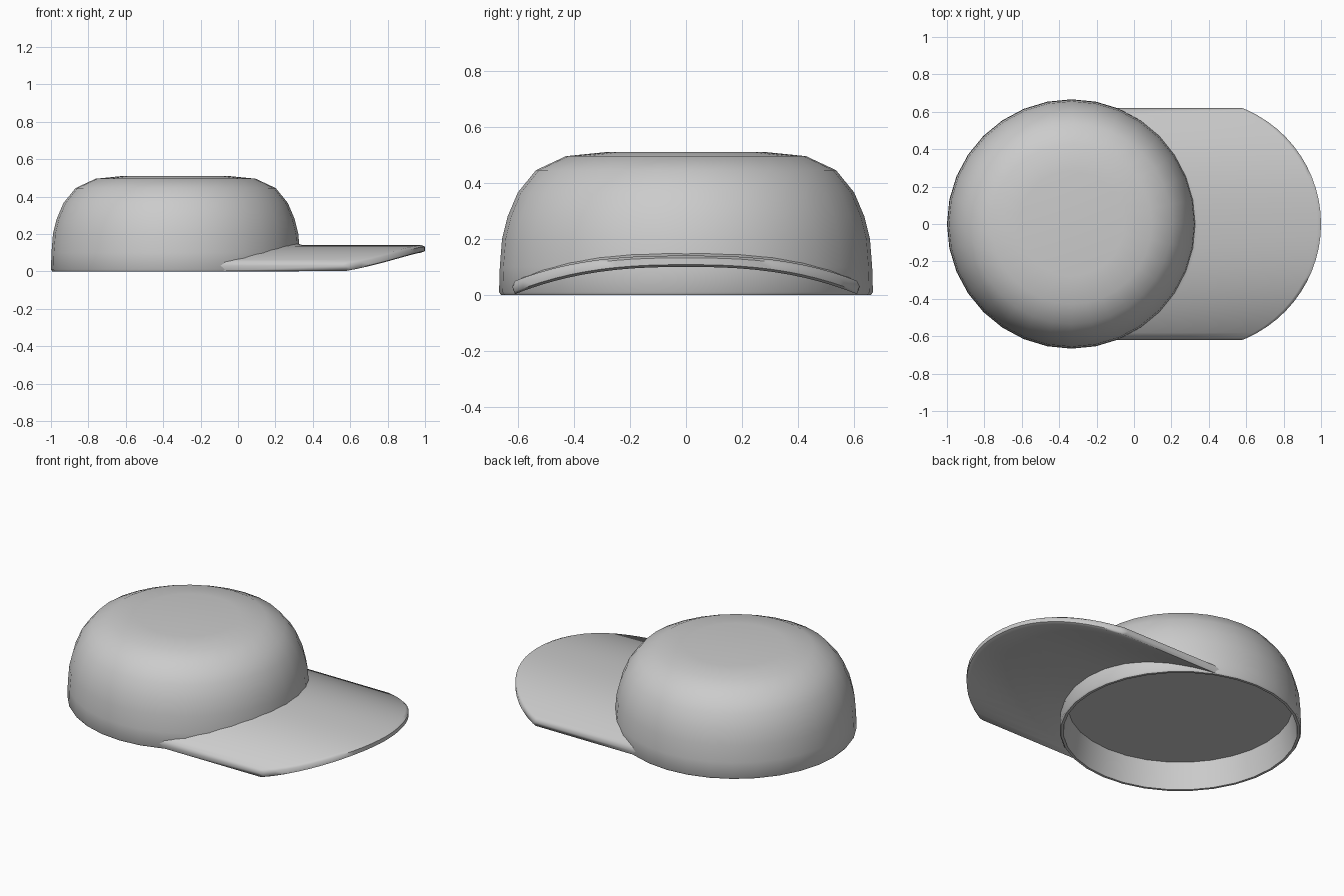
import bpy, bmesh
from math import sin, cos, pi, sqrt, radians

if "Cube" in bpy.data.objects:
    bpy.data.objects.remove(bpy.data.objects["Cube"])

R = 2 / 3          # shared radius of crown base and brim tip
CX = 1 / 3         # crown centred at -CX, brim arc at +CX


def finish(bm, name, angle):
    bmesh.ops.recalc_face_normals(bm, faces=bm.faces)
    mesh = bpy.data.meshes.new(name)
    bm.to_mesh(mesh)
    bm.free()
    ob = bpy.data.objects.new(name, mesh)
    bpy.context.collection.objects.link(ob)
    bpy.ops.object.select_all(action='DESELECT')
    ob.select_set(True)
    bpy.context.view_layer.objects.active = ob
    bpy.ops.object.shade_smooth_by_angle(angle=radians(angle))
    return ob


# Crown: lathed shell with a shallow hollow underneath
def build_crown(segments=32):
    profile = [(0.62, 0.16), (0.645, 0.0), (0.66, 0.0), (R, 0.01), (0.664, 0.1),
               (0.656, 0.2), (0.636, 0.28), (0.6, 0.365), (0.535, 0.445),
               (0.428, 0.495), (0.28, 0.51)]
    bm = bmesh.new()
    rings = [[bm.verts.new((-CX + r * cos(2 * pi * i / segments),
                            r * sin(2 * pi * i / segments), z))
              for i in range(segments)] for r, z in profile]
    for a, b in zip(rings, rings[1:]):
        for i in range(segments):
            j = (i + 1) % segments
            bm.faces.new((a[i], a[j], b[j], b[i]))
    bm.faces.new(rings[0])      # inner ceiling
    bm.faces.new(rings[-1])     # flat top
    return finish(bm, "crown", 40)


# Brim: arched cross-section swept from the crown wall to a round front edge
def top_z(y):
    return 0.14 - 0.09 * (abs(y) / 0.61) ** 2.7


def under_z(y):
    return 0.1 - 0.097 * (abs(y) / 0.61) ** 2.5


def build_brim(n=25):
    limit = 0.61
    a_max = radians(66.2)
    ys = [limit * sin(a_max * (2 * i / (n - 1) - 1)) / sin(a_max) for i in range(n)]
    section = [(y, top_z(y), 0.01) for y in ys] + [(0.62, 0.03, 0)]
    section += [(y, under_z(y), 0) for y in reversed(ys)] + [(-0.62, 0.03, 0)]
    bm = bmesh.new()
    cols = [[], [], [], []]
    for y, z, lip in section:
        inner = -CX + sqrt(0.652 ** 2 - y * y)
        outer = CX + sqrt(R ** 2 - y * y)
        mid = (top_z(y) + under_z(y)) / 2 if abs(y) < 0.615 else z
        points = [(inner, z + lip), (inner + 0.025, z),
                  (outer - 0.02, z), (outer, mid + (z - mid) * 0.6)]
        for col, (x, h) in zip(cols, points):
            col.append(bm.verts.new((x, y, h)))
    count = len(section)
    for a, b in zip(cols, cols[1:]):
        for i in range(count):
            j = (i + 1) % count
            bm.faces.new((a[i], a[j], b[j], b[i]))
    # Front edge strip
    e = cols[-1]
    for i in range(n - 1):
        bm.faces.new((e[i], e[i + 1], e[2 * n - 1 - i], e[2 * n - i]))
    bm.faces.new((e[n - 1], e[n], e[n + 1]))
    bm.faces.new((e[0], e[2 * n], e[2 * n + 1]))
    return finish(bm, "brim", 60)


build_crown()
build_brim()
